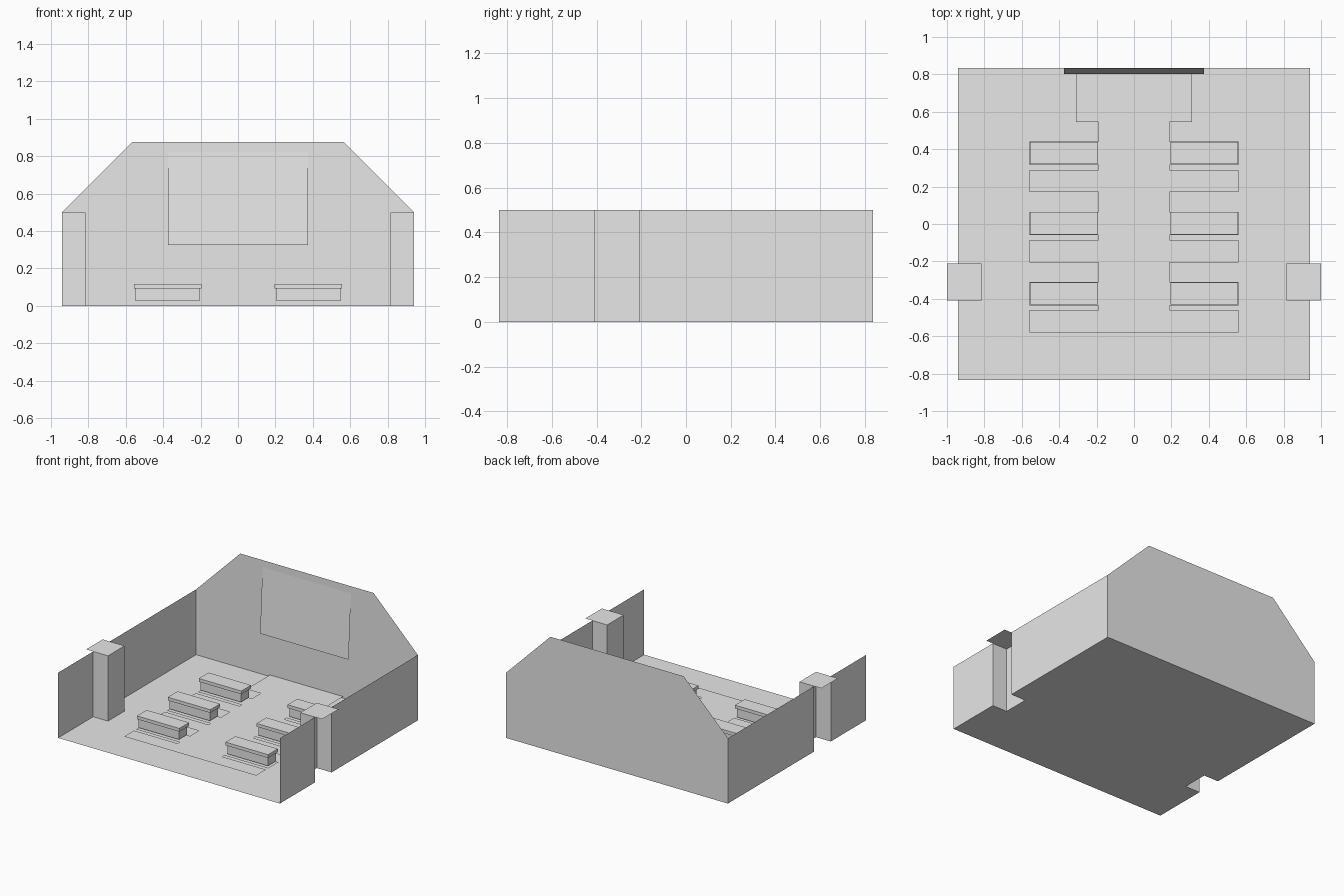
import bpy

cube = bpy.data.objects.get("Cube")
if cube:
    bpy.data.objects.remove(cube, do_unlink=True)

grey = bpy.data.materials.new("plain_grey")
grey.use_nodes = True
COLOUR = (0.8, 0.8, 0.8, 1)
grey.diffuse_color = COLOUR
grey.node_tree.nodes["Principled BSDF"].inputs["Base Color"].default_value = COLOUR


def add_mesh(name, verts, faces):
    mesh = bpy.data.meshes.new(name)
    mesh.from_pydata(verts, [], faces)
    mesh.materials.append(grey)
    obj = bpy.data.objects.new(name, mesh)
    bpy.context.collection.objects.link(obj)
    return obj


def sheet(name, points):
    """One flat face through the given points."""
    return add_mesh(name, points, [list(range(len(points)))])


def box(name, x, y, z):
    verts = [(a, b, c) for c in z for b in y for a in x]
    faces = [(0, 2, 3, 1), (4, 5, 7, 6), (0, 1, 5, 4),
             (1, 3, 7, 5), (3, 2, 6, 7), (2, 0, 4, 6)]
    return add_mesh(name, verts, faces)


def mirrored(half):
    """Close a right-hand outline with its mirror image."""
    return half + [(-x, y) for x, y in reversed(half)]


HALF_W, HALF_D, WALL_H = 0.94, 0.835, 0.5
NICHE_X, NICHE_Y = 0.815, (-0.41, -0.21)

# Floor, notched on both sides by the niches
side = [(HALF_W, -HALF_D), (HALF_W, NICHE_Y[0]), (NICHE_X, NICHE_Y[0]),
        (NICHE_X, NICHE_Y[1]), (HALF_W, NICHE_Y[1]), (HALF_W, HALF_D)]
sheet("floor", [(x, y, 0) for x, y in mirrored(side)])

# Side walls that follow the niches, and the niche caps
for label, s in (("left", 1), ("right", -1)):
    n = len(side)
    verts = [(s * x, y, z) for z in (0, WALL_H) for x, y in side]
    faces = [(i, i + 1, n + i + 1, n + i)[::s] for i in range(n - 1)]
    add_mesh(label + "_wall", verts, faces)
    corners = [(NICHE_X, NICHE_Y[0]), (1, NICHE_Y[0]),
               (1, NICHE_Y[1]), (NICHE_X, NICHE_Y[1])][::s]
    sheet(label + "_niche_cap", [(s * x, y, WALL_H) for x, y in corners])

# Back wall with sloped shoulders
gable = mirrored([(HALF_W, 0), (HALF_W, WALL_H), (0.565, 0.875)])
sheet("back_wall", [(x, HALF_D, z) for x, z in gable])

# Panel leaning against the back wall
sheet("leaning_panel", [(-0.375, 0.803, 0.325), (0.375, 0.803, 0.325),
                        (0.375, 0.832, 0.822), (-0.375, 0.832, 0.822)])

# Carpet: an aisle with bands reaching under and in front of each bench row
ROWS = (-0.37, 0.005, 0.38)
AISLE, BAND = 0.19, 0.56
outline = []
for row in ROWS:
    for start, end in ((-0.21, -0.09), (-0.065, 0.06)):
        outline += [(AISLE, row + start), (BAND, row + start),
                    (BAND, row + end), (AISLE, row + end)]
outline = outline[1:] + [(AISLE, 0.545), (0.31, 0.545), (0.31, HALF_D - 0.005)]
sheet("carpet", [(x, y, 0.015) for x, y in mirrored(outline)])

# Benches: a narrow body under an overhanging seat
for row_name, row in zip(("front", "middle", "rear"), ROWS):
    for label, s in (("left", 1), ("right", -1)):
        name = label + "_" + row_name + "_bench"
        box(name + "_body", sorted((s * 0.207, s * 0.548)),
            (row - 0.05, row + 0.05), (0.025, 0.092))
        box(name + "_seat", sorted((s * 0.196, s * 0.556)),
            (row - 0.06, row + 0.058), (0.092, 0.117))
